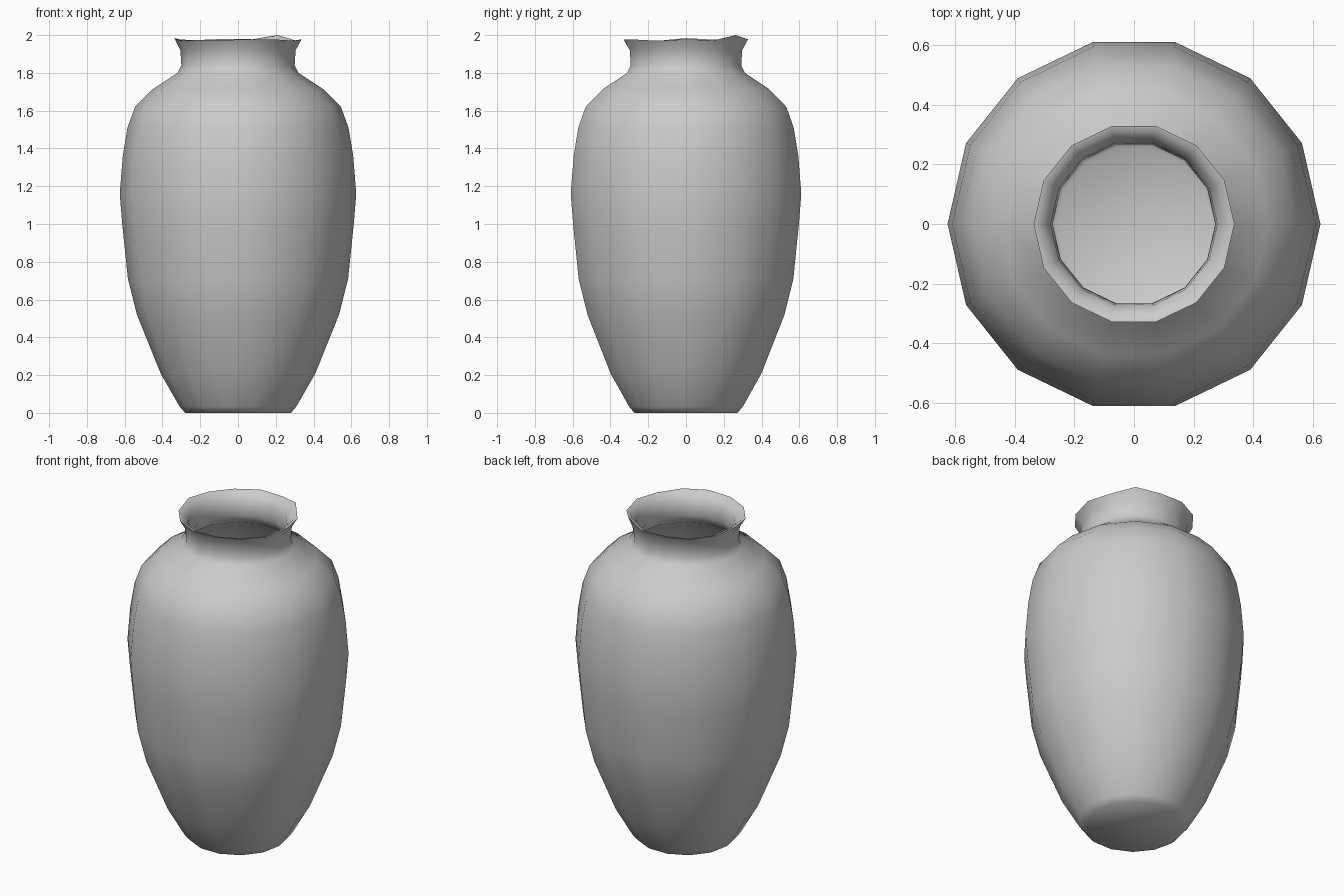
import bpy, bmesh, math

if "Cube" in bpy.data.objects:
    bpy.data.objects.remove(bpy.data.objects["Cube"])

SIDES = 14
# outer wall from foot to lip, as (radius, height)
outer = [(0.28, 0.0), (0.31, 0.035), (0.41, 0.21), (0.535, 0.52), (0.583, 0.71),
         (0.613, 1.0), (0.626, 1.16), (0.61, 1.36), (0.585, 1.51), (0.545, 1.62),
         (0.45, 1.715), (0.32, 1.80), (0.30, 1.84), (0.305, 1.92), (0.337, 1.978)]
# inner wall from lip down to the floor
inner = [(0.315, 1.972), (0.28, 1.92), (0.273, 1.84), (0.30, 1.785), (0.435, 1.695),
         (0.525, 1.61), (0.565, 1.505), (0.59, 1.36), (0.606, 1.16), (0.593, 1.0),
         (0.563, 0.71), (0.515, 0.52), (0.39, 0.22), (0.29, 0.05), (0.26, 0.03)]
# uneven lip height per side
wobble = [0.0, -0.006, 0.022, 0.0, 0.002, -0.004, -0.002,
          0.006, -0.008, -0.004, -0.004, 0.0, -0.002, -0.008]

bm = bmesh.new()
rings = []
for r, z in outer + inner:
    ring = []
    for k in range(SIDES):
        a = 2 * math.pi * k / SIDES
        dz = wobble[k] if z > 1.95 else 0
        ring.append(bm.verts.new((r * math.cos(a), r * math.sin(a), z + dz)))
    rings.append(ring)

# walls, underside and inside floor
for lo, hi in zip(rings, rings[1:]):
    for k in range(SIDES):
        n = (k + 1) % SIDES
        bm.faces.new((lo[k], lo[n], hi[n], hi[k]))
bm.faces.new(rings[0][::-1])
bm.faces.new(rings[-1])
bmesh.ops.recalc_face_normals(bm, faces=bm.faces)

mesh = bpy.data.meshes.new("vase")
bm.to_mesh(mesh)
bm.free()
vase = bpy.data.objects.new("vase", mesh)
bpy.context.collection.objects.link(vase)

# soft shading with a crisp lip and foot
bpy.context.view_layer.objects.active = vase
vase.select_set(True)
bpy.ops.object.shade_smooth_by_angle(angle=math.radians(60))
